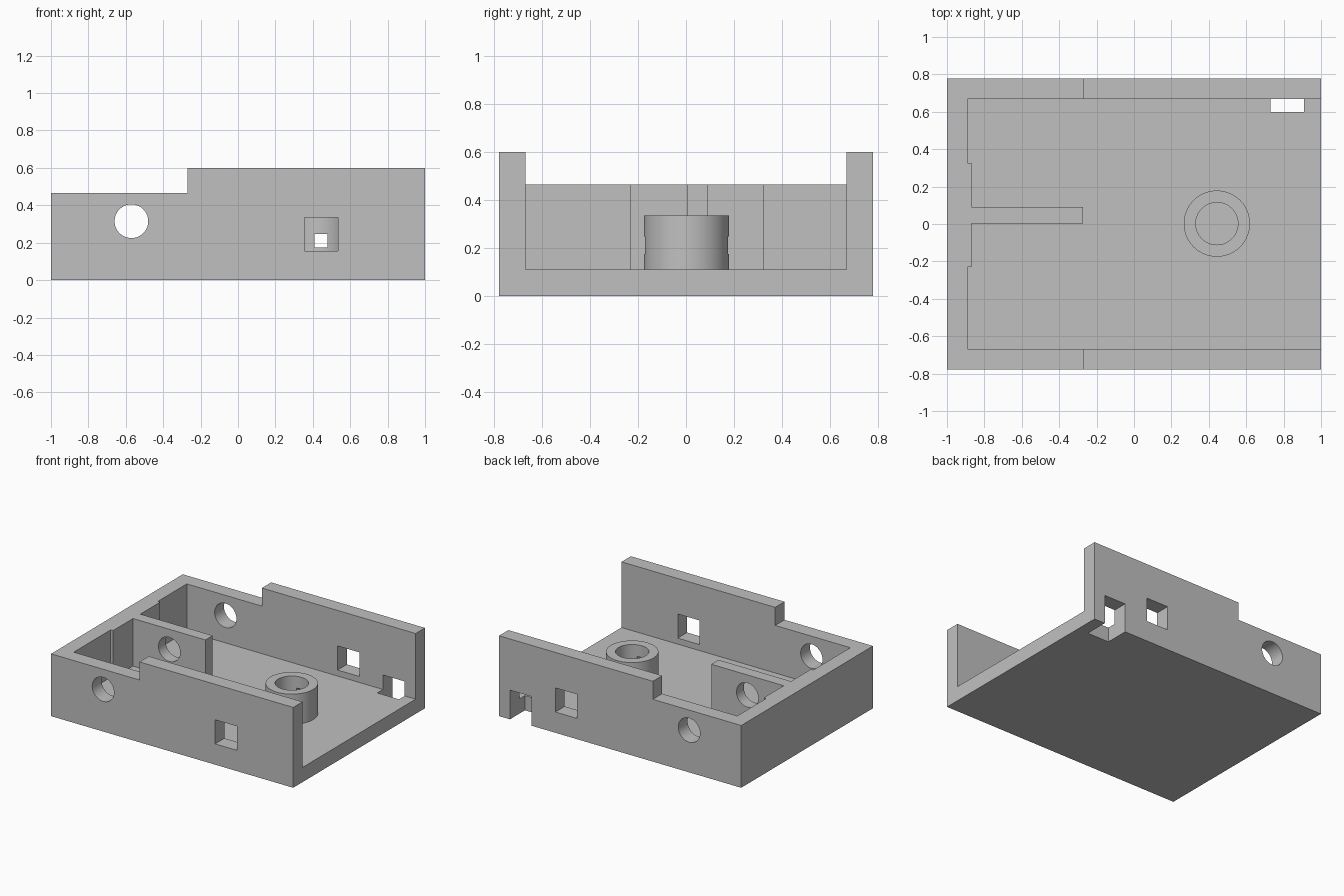
import bpy
import bmesh
from math import radians
from mathutils import Matrix, Vector

cube = bpy.data.objects.get("Cube")
if cube:
    bpy.data.objects.remove(cube, do_unlink=True)

grey = bpy.data.materials.new("light_grey")
grey.use_nodes = True
grey.diffuse_color = (0.53, 0.53, 0.53, 1)
grey.node_tree.nodes["Principled BSDF"].inputs["Base Color"].default_value = grey.diffuse_color


def finish(name, bm):
    bmesh.ops.recalc_face_normals(bm, faces=bm.faces)
    mesh = bpy.data.meshes.new(name)
    bm.to_mesh(mesh)
    bm.free()
    mesh.materials.append(grey)
    obj = bpy.data.objects.new(name, mesh)
    bpy.context.collection.objects.link(obj)
    return obj


def prism(name, points, direction):
    """Extrude a closed outline along a direction."""
    bm = bmesh.new()
    face = bm.faces.new([bm.verts.new(p) for p in points])
    grown = bmesh.ops.extrude_face_region(bm, geom=[face], use_keep_orig=True)
    verts = [g for g in grown["geom"] if isinstance(g, bmesh.types.BMVert)]
    bmesh.ops.translate(bm, verts=verts, vec=Vector(direction))
    return finish(name, bm)


def box(name, x, y, z):
    outline = [(x[0], y[0], z[0]), (x[1], y[0], z[0]), (x[1], y[1], z[0]), (x[0], y[1], z[0])]
    return prism(name, outline, (0, 0, z[1] - z[0]))


def cylinder(name, radius, depth, centre, tilt=0):
    bm = bmesh.new()
    place = Matrix.Translation(centre) @ Matrix.Rotation(radians(tilt), 4, "X")
    bmesh.ops.create_cone(bm, cap_ends=True, segments=64, radius1=radius,
                          radius2=radius, depth=depth, matrix=place)
    return finish(name, bm)


def cut(target, cutter):
    cutter.hide_render = True
    mod = target.modifiers.new("cut", "BOOLEAN")
    mod.operation = "DIFFERENCE"
    mod.solver = "EXACT"
    mod.object = cutter
    bpy.context.view_layer.objects.active = target
    bpy.ops.object.modifier_apply(modifier=mod.name)
    bpy.data.objects.remove(cutter, do_unlink=True)


HALF_Y, LOW, HIGH, FLOOR, STEP = 0.777, 0.465, 0.6, 0.11, -0.27

# Tray body: stepped side profile
profile = [(-1, 0), (1, 0), (1, HIGH), (STEP, HIGH), (STEP, LOW), (-1, LOW)]
tray = prism("tray", [(x, -HALF_Y, z) for x, z in profile], (0, 2 * HALF_Y, 0))

# Cavity, open at one end, leaving the thickened end wall and the divider
cavity = [(1.2, -0.667), (-0.89, -0.667), (-0.89, -0.23), (-0.87, -0.23),
          (-0.87, 0.004), (-0.272, 0.004), (-0.272, 0.09), (-0.87, 0.09),
          (-0.87, 0.325), (-0.89, 0.325), (-0.89, 0.667), (1.2, 0.667)]
cut(tray, prism("cavity_cutter", [(x, y, FLOOR) for x, y in cavity], (0, 0, 1)))

# Round hole through both walls and the divider, square windows, corner slot
cut(tray, cylinder("round_cutter", 0.09, 2, (-0.57, 0, 0.315), 90))
cut(tray, box("window_cutter", (0.355, 0.535), (-1, 1), (0.155, 0.335)))
cut(tray, box("slot_cutter", (0.73, 0.91), (0.6, 1), (-0.1, 0.218)))

# Hollow post with a small square cross hole
post = cylinder("post", 0.177, 0.235, (0.443, 0.002, 0.2175))
cut(post, cylinder("bore_cutter", 0.113, 1, (0.443, 0.002, 0.3)))
cut(post, box("cross_hole_cutter", (0.408, 0.478), (-0.4, 0.4), (0.175, 0.247)))

# Smooth round walls, sharp edges elsewhere
for obj in (tray, post):
    bpy.ops.object.select_all(action="DESELECT")
    obj.select_set(True)
    bpy.context.view_layer.objects.active = obj
    bpy.ops.object.shade_smooth_by_angle(angle=radians(30))
